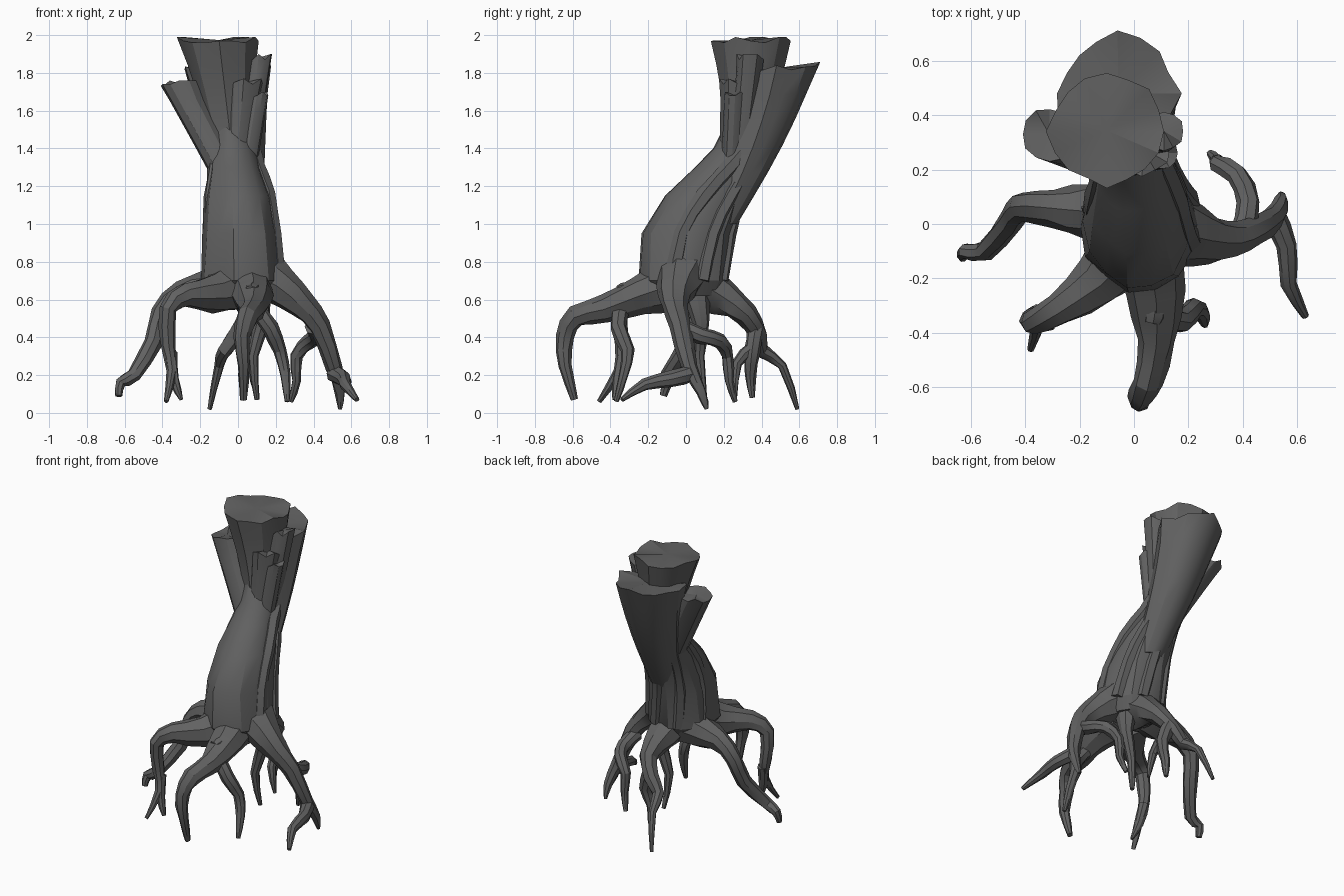
import bpy, bmesh, math, random
from mathutils import Vector

random.seed(4)
if "Cube" in bpy.data.objects:
    bpy.data.objects.remove(bpy.data.objects["Cube"])

grey = (0.12, 0.12, 0.12, 1)
bark = bpy.data.materials.new("dark_grey_bark")
bark.use_nodes = True
bark.diffuse_color = grey
bark.node_tree.nodes["Principled BSDF"].inputs["Base Color"].default_value = grey


def loft(name, rings):
    """Skin a list of equal-sized rings and cap both ends."""
    bm = bmesh.new()
    loops = [[bm.verts.new(point) for point in ring] for ring in rings]
    count = len(loops[0])
    for lower, upper in zip(loops, loops[1:]):
        for i in range(count):
            j = (i + 1) % count
            bm.faces.new((lower[i], lower[j], upper[j], upper[i]))
    for loop in (loops[0], loops[-1]):
        middle = bm.verts.new(sum((v.co for v in loop), Vector()) / count)
        for i in range(count):
            bm.faces.new((loop[i], loop[(i + 1) % count], middle))
    bmesh.ops.recalc_face_normals(bm, faces=bm.faces)
    mesh = bpy.data.meshes.new(name)
    bm.to_mesh(mesh)
    bm.free()
    mesh.materials.append(bark)
    obj = bpy.data.objects.new(name, mesh)
    bpy.context.collection.objects.link(obj)
    bpy.ops.object.select_all(action="DESELECT")
    obj.select_set(True)
    bpy.context.view_layer.objects.active = obj
    bpy.ops.object.shade_smooth_by_angle(angle=math.radians(28))


def flat_ring(center, radius_x, radius_y, gnarl, tilt=0):
    """Horizontal ring; gnarl holds one radius factor per corner."""
    ring = []
    for i, factor in enumerate(gnarl):
        angle = math.tau * i / len(gnarl)
        across = radius_x * math.cos(angle) * factor
        along = radius_y * math.sin(angle) * factor
        ring.append(center + Vector((across, along, tilt * along)))
    return ring


def root(name, points, girth=0.045, flare=0.0, tip=0.3, sides=8):
    """Bent tube that tapers to its tip and may swell where it joins the trunk."""
    path = [Vector(point) for point in points]
    # Soften each bend with one interpolated point per span
    fine = []
    for i, (start, end) in enumerate(zip(path, path[1:])):
        before = path[max(i - 1, 0)]
        after = path[min(i + 2, len(path) - 1)]
        fine += [start, (start + end) / 2 + (start + end - before - after) / 16]
    fine.append(path[-1])
    last = len(fine) - 1
    side = (fine[1] - fine[0]).orthogonal()
    rings = []
    for i, center in enumerate(fine):
        along = (fine[min(i + 1, last)] - fine[max(i - 1, 0)]).normalized()
        side = (side - along * side.dot(along)).normalized()
        other = along.cross(side)
        t = i / last
        radius = girth * (1 - (1 - tip) * t ** 1.8) + flare * max(0, 1 - 2.5 * t) ** 1.5
        ring = []
        for k in range(sides):
            angle = math.tau * k / sides
            spoke = side * math.cos(angle) + other * math.sin(angle)
            ring.append(center + spoke * radius * random.uniform(0.9, 1.12))
        rings.append(ring)
    loft(name, rings)


# Leaning trunk: ring centre, then half width and half depth
trunk_rings = [
    (Vector((.03, 0, .62)), .17, .18),
    (Vector((.03, -.01, .7)), .22, .24),
    (Vector((.02, .01, .95)), .2, .25),
    (Vector((.01, .1, 1.15)), .17, .22),
    (Vector((-.01, .21, 1.3)), .13, .17),
    (Vector((-.02, .28, 1.4)), .12, .14),
    (Vector((-.04, .35, 1.55)), .11, .13)]
ridges = [random.uniform(0.95, 1.06) for corner in range(14)]
loft("trunk", [flat_ring(center, wide, deep, [r * random.uniform(0.97, 1.03) for r in ridges])
               for center, wide, deep in trunk_rings])

# Bark ridges winding up the trunk, half sunk into its sides and back
for number in range(5):
    start = math.pi * (number / 4 - 0.1)
    ridge_path = []
    for step, (center, wide, deep) in enumerate(trunk_rings[1:]):
        turn = start + step * 0.15
        ridge_path.append(center + Vector((wide * math.cos(turn), deep * math.sin(turn), 0)) * 0.85)
    root("bark_ridge", ridge_path, girth=0.045, tip=0.9, sides=6)


def stem(name, foot, top, radius, neck=0.06, corners=12, tilt=0, bow=0, flaring=1.6):
    """Fluted stem that grows from inside the trunk and flares to a ragged, flat cut."""
    foot, top = Vector(foot), Vector(top)
    flutes = [random.uniform(0.93, 1.05) for corner in range(corners)]
    rings = []
    for step in range(7):
        t = step / 6
        center = foot.lerp(top, t)
        center.y += bow * math.sin(math.pi * t)
        spread = neck + (radius - neck) * t ** flaring
        rings.append(flat_ring(center, spread, spread, flutes, tilt * t))
    # Ragged lip round the cut
    for point in rings[-1]:
        jag = random.choice((-0.01, 0, 0.02))
        point += (point - top) * jag * 3
        point.z += jag
    loft(name, rings)


# Cut stems of the crown
stem("main_stem", (-.01, .25, 1.2), (-.1, .34, 1.97), .205, neck=.09, bow=.03, corners=16)
stem("back_stem", (.03, .17, 1), (-.06, .48, 1.82), .215, neck=.1, corners=16,
     tilt=.08, bow=.03, flaring=1.1)
stem("right_stem", (-.05, .22, 1.25), (-.31, .33, 1.74), .1, neck=.09)
stem("left_stem", (.03, .27, 1.25), (.11, .34, 1.88), .07)
stem("front_stem", (-.01, .24, 1.3), (.03, .28, 1.75), .1, neck=.07)
stem("left_front_stem", (.03, .24, 1.25), (.1, .26, 1.68), .06)

# Front root and its side branch
root("front_root", [(.05, -.06, .68), (.08, -.25, .62), (.08, -.43, .55), (.05, -.58, .51),
                    (.02, -.64, .4), (.03, -.64, .25), (.03, -.59, .07)],
     girth=.072, flare=.08, tip=.25)
root("front_root_branch", [(.09, -.34, .55), (.17, -.36, .45), (.22, -.31, .33),
                           (.25, -.33, .2), (.26, -.37, .06)])

# Knob on top of the front root
root("bark_knob", [(.08, -.2, .66), (.08, -.3, .65), (.07, -.36, .64)], girth=.05, tip=.7)

# Front right root, forked at its tip
root("front_right_root", [(0, -.06, .68), (-.13, -.2, .63), (-.28, -.31, .62), (-.37, -.36, .55),
                          (-.37, -.34, .36), (-.35, -.36, .22), (-.38, -.46, .06)],
     girth=.062, flare=.09, tip=.2)
root("front_right_fork", [(-.36, -.33, .32), (-.34, -.36, .18), (-.3, -.38, .07)], girth=.035)

# Right root, sweeping outward to a hooked tip
root("right_root", [(0, .05, .7), (-.16, .05, .65), (-.3, .06, .63), (-.41, .06, .53),
                    (-.45, .01, .37), (-.55, -.1, .2), (-.62, -.1, .16), (-.63, -.12, .09)],
     girth=.062, flare=.08)

# Left root with two tips and a back branch
root("left_root", [(.1, -.02, .74), (.23, -.05, .67), (.34, -.06, .57), (.43, -.03, .46),
                   (.51, .02, .24), (.54, .08, .11), (.54, .11, .02)],
     girth=.075, flare=.08, tip=.13)
root("left_root_tip", [(.51, .03, .21), (.56, -.08, .18), (.57, -.22, .15), (.63, -.34, .07)])
root("left_back_branch", [(.4, -.03, .46), (.42, .08, .41), (.38, .18, .38),
                          (.31, .22, .3), (.31, .23, .17), (.28, .26, .06)])

# Back root with a branch and a fork
root("back_root", [(.03, .08, .68), (.05, .2, .61), (.06, .32, .52), (0, .38, .42),
                   (-.07, .4, .33), (-.1, .51, .25), (-.15, .59, .02)],
     girth=.062, flare=.08, tip=.18)
root("back_root_branch", [(.02, .37, .44), (.06, .35, .32), (.03, .34, .2), (.03, .35, .08)])
root("back_root_fork", [(.06, .35, .34), (.07, .27, .26), (.1, .26, .09)], girth=.035)

# Small root hanging under the trunk
root("inner_root", [(.1, .05, .64), (.13, .08, .48), (.08, .07, .3), (.1, .1, .07)], flare=.03)
